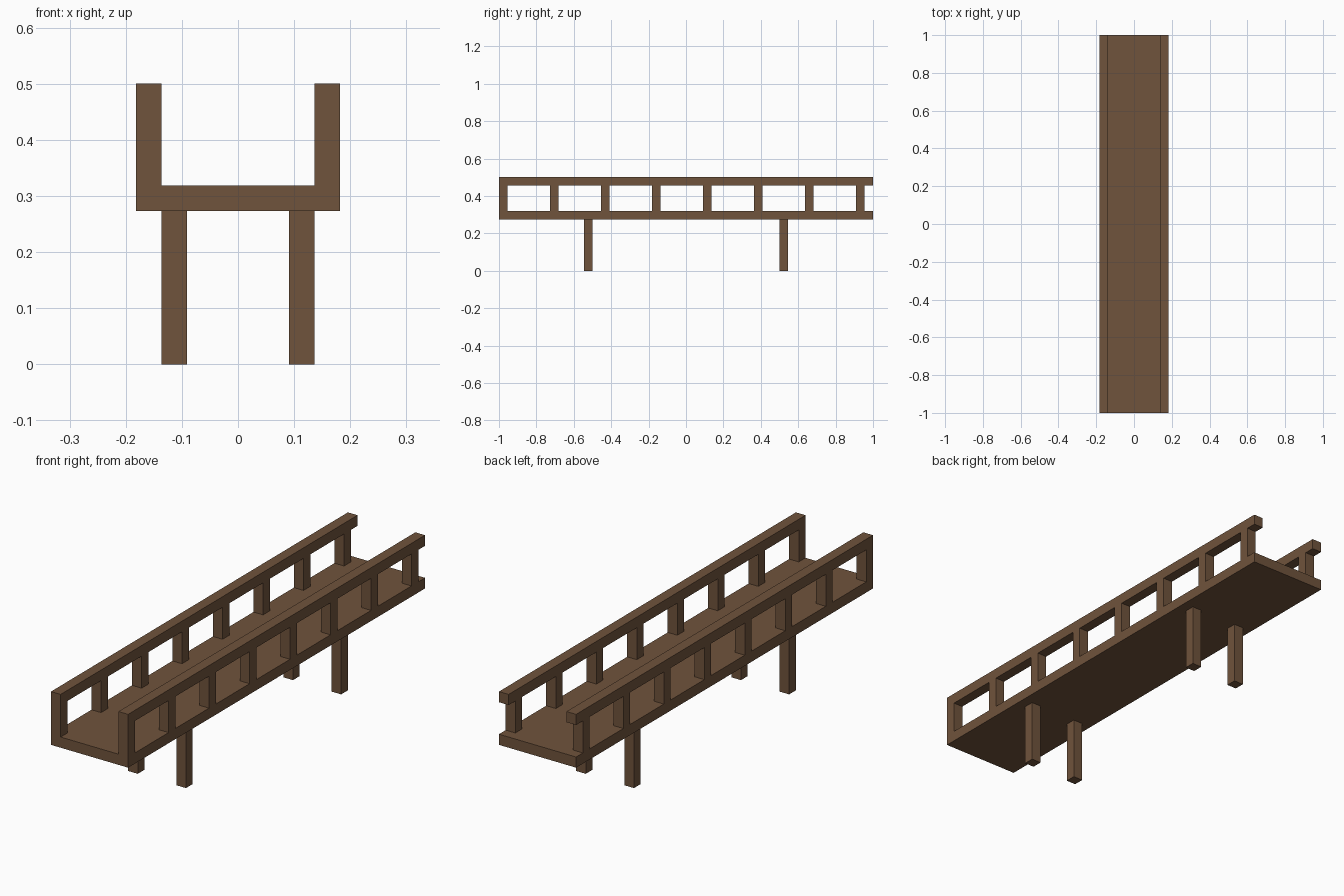
import bpy

default = bpy.data.objects.get("Cube")
if default:
    bpy.data.objects.remove(default, do_unlink=True)

BROWN = (0.162, 0.087, 0.045, 1)
wood = bpy.data.materials.new("brown_wood")
wood.use_nodes = True
wood.diffuse_color = BROWN
wood.node_tree.nodes["Principled BSDF"].inputs["Base Color"].default_value = BROWN

U = 1 / 22  # beam thickness; all dimensions are multiples of it


def box(name, low, high):
    """Box between two corners given in beam thicknesses."""
    centre = [(a + b) / 2 * U for a, b in zip(low, high)]
    bpy.ops.mesh.primitive_cube_add(size=1, location=centre)
    obj = bpy.context.object
    obj.name = name
    obj.scale = [(b - a) * U for a, b in zip(low, high)]
    bpy.ops.object.transform_apply(location=False, rotation=False, scale=True)
    obj.data.materials.append(wood)
    return obj


# Walkway deck
box("deck", (-4, -22, 6), (4, 22, 7))

for side, x in (("right", -4), ("left", 3)):
    # Handrail and its evenly spaced posts, the first flush with the front
    box(f"{side}_handrail", (x, -22, 10), (x + 1, 22, 11))
    for i in range(8):
        y = -22 + 6 * i
        box(f"{side}_post_{i + 1}", (x, y, 7), (x + 1, y + 1, 10))

# Support legs, set in from the deck edges
for side, x in (("right", -3), ("left", 2)):
    for end, y in (("front", -12), ("back", 11)):
        box(f"{end}_{side}_leg", (x, y, 0), (x + 1, y + 1, 6))
